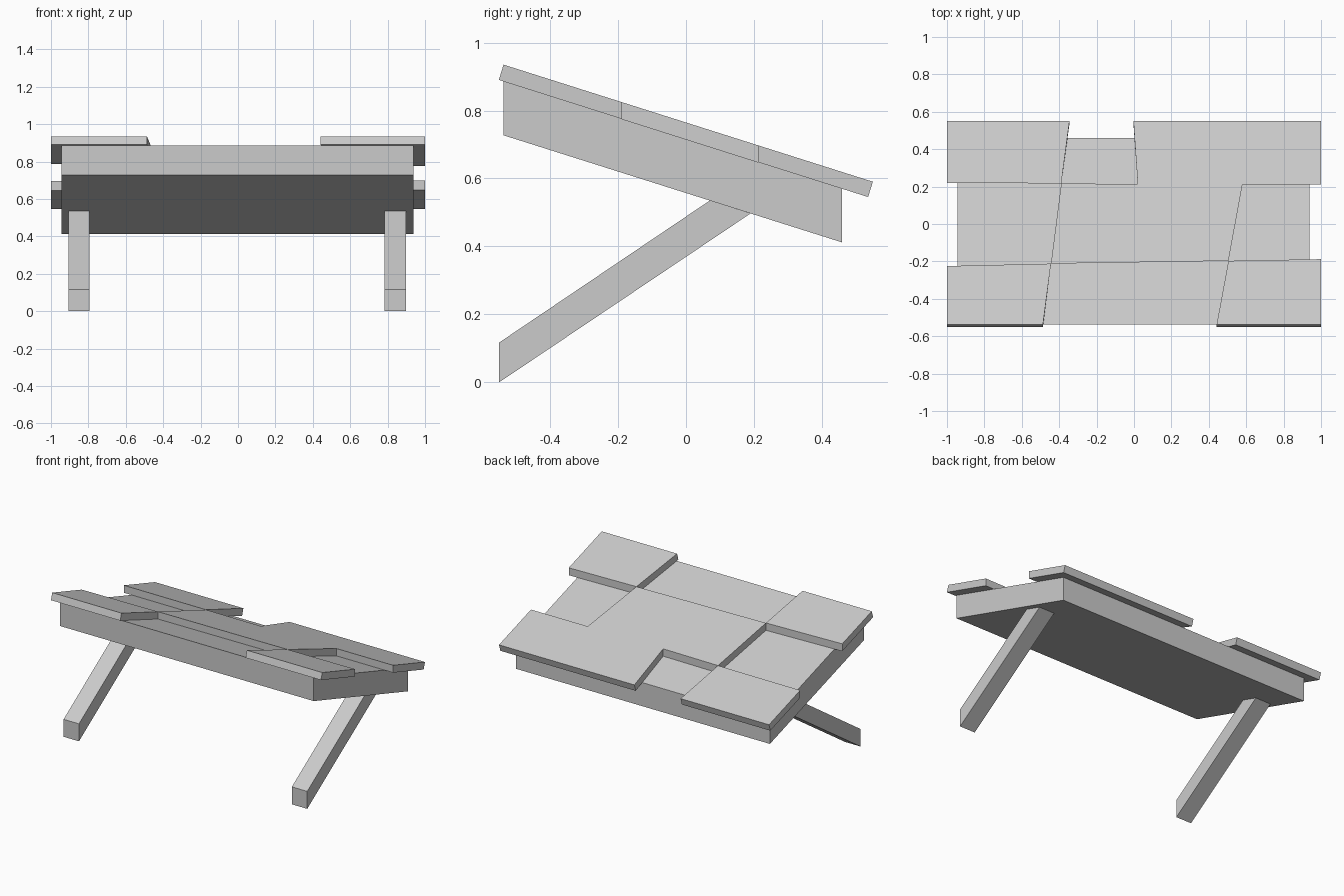
import bpy, bmesh

if "Cube" in bpy.data.objects:
    bpy.data.objects.remove(bpy.data.objects["Cube"])

SLOPE = -0.317


def make_prism(name, a, b):
    """Solid between two matching outlines."""
    bm = bmesh.new()
    va = [bm.verts.new(p) for p in a]
    vb = [bm.verts.new(p) for p in b]
    bm.faces.new(va)
    bm.faces.new(vb[::-1])
    n = len(a)
    for i in range(n):
        j = (i + 1) % n
        bm.faces.new((va[i], vb[i], vb[j], va[j]))
    bmesh.ops.recalc_face_normals(bm, faces=bm.faces)
    mesh = bpy.data.meshes.new(name)
    bm.to_mesh(mesh)
    bm.free()
    obj = bpy.data.objects.new(name, mesh)
    bpy.context.collection.objects.link(obj)
    return obj


def side_profile(name, profile, x0, x1):
    """Side (y, z) profile stretched from x0 to x1."""
    return make_prism(name, [(x0, y, z) for y, z in profile],
                      [(x1, y, z) for y, z in profile])


def roof_panel(name, outline):
    """Sloped panel: square-cut outer ends, vertical inner cuts."""
    top = [(x, y, 0.935 + SLOPE * (y + 0.537)) for x, y in outline]
    bottom = []
    for x, y in outline:
        yb = y - 0.014 if abs(y) > 0.5 else y
        bottom.append((x, yb, 0.89 + SLOPE * (yb + 0.551)))
    return make_prism(name, top, bottom)


# Sloped roof body
side_profile("roof_body",
             [(-0.537, 0.727), (0.459, 0.412), (0.459, 0.57), (-0.537, 0.886)],
             -0.943, 0.937)

# Diagonal support struts
strut = [(-0.55, 0), (0.19, 0.497), (0.07, 0.535), (-0.55, 0.117)]
for label, x in (("left", -0.85), ("right", 0.841)):
    side_profile(label + "_strut", strut, x - 0.057, x + 0.057)

# Raised patchwork panels
roof_panel("back_left_panel",
           [(-1, 0.55), (-0.345, 0.55), (-0.389, 0.217), (-1, 0.22)])
roof_panel("front_left_panel",
           [(-1, -0.225), (-0.444, -0.212), (-0.487, -0.537), (-1, -0.537)])
roof_panel("front_right_panel",
           [(0.505, -0.197), (1, -0.188), (1, -0.537), (0.442, -0.537)])
roof_panel("centre_and_back_right_panel",
           [(-0.003, 0.55), (1, 0.55), (1, 0.212), (0.58, 0.212),
            (0.505, -0.197), (-0.444, -0.212), (-0.389, 0.217), (0.02, 0.213)])
